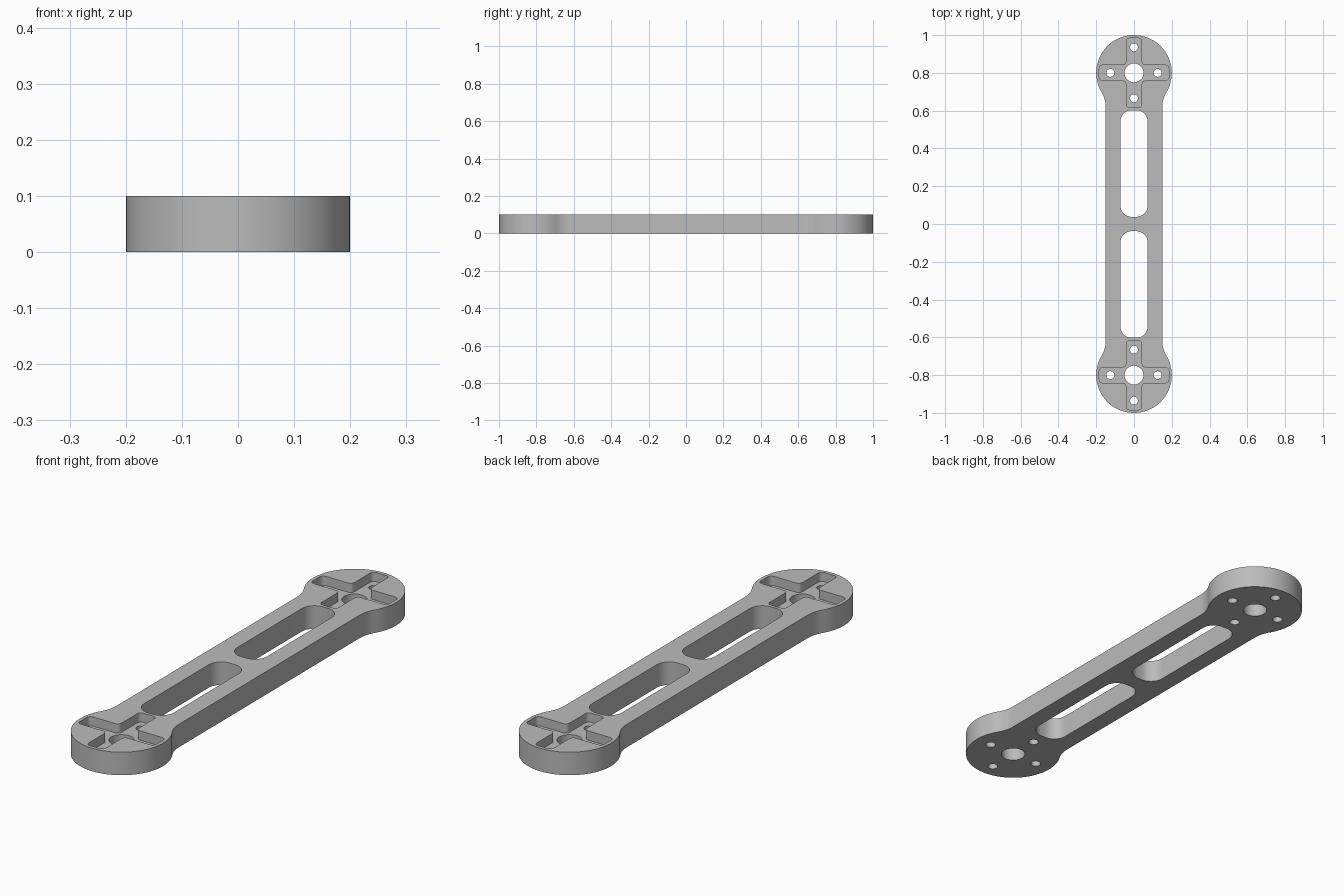
import bpy, bmesh
from math import pi, sin, cos, atan2, sqrt, radians
from mathutils import Vector

if "Cube" in bpy.data.objects:
    bpy.data.objects.remove(bpy.data.objects["Cube"])

THICK, POCKET_FLOOR = 0.1, 0.06
HEAD_Y, HEAD_R, BAR_W, NECK_R = 0.8, 0.2, 0.15, 0.15

grey = bpy.data.materials.new("plain_grey")
grey.use_nodes = True
colour = (0.5, 0.5, 0.5, 1)
grey.diffuse_color = colour
grey.node_tree.nodes["Principled BSDF"].inputs["Base Color"].default_value = colour


def arc(cx, cy, r, a0, a1, n):
    return [(cx + r * cos(a0 + (a1 - a0) * i / n), cy + r * sin(a0 + (a1 - a0) * i / n))
            for i in range(n + 1)]


def rounded(points, r, n=8):
    """Fillet every right-angled corner of a closed outline."""
    out = []
    for i, p in enumerate(points):
        p = Vector(p)
        a = (Vector(points[i - 1]) - p).normalized()
        b = (Vector(points[(i + 1) % len(points)]) - p).normalized()
        centre = p + (a + b) * r
        for k in range(n + 1):
            t = k / n * pi / 2
            out.append(tuple(centre - b * r * cos(t) - a * r * sin(t)))
    return out


def prism(name, outlines, z0, z1):
    """Extrude closed outlines between two heights."""
    bm = bmesh.new()
    for pts in outlines:
        face = bm.faces.new([bm.verts.new((x, y, z0)) for x, y in pts])
        top = bmesh.ops.extrude_face_region(bm, geom=[face])["geom"]
        for v in top:
            if isinstance(v, bmesh.types.BMVert):
                v.co.z = z1
    bmesh.ops.recalc_face_normals(bm, faces=bm.faces[:])
    mesh = bpy.data.meshes.new(name)
    bm.to_mesh(mesh)
    bm.free()
    mesh.materials.append(grey)
    obj = bpy.data.objects.new(name, mesh)
    bpy.context.collection.objects.link(obj)
    return obj


# Arm outline: round head, concave neck, straight bar, mirrored to the other end
dy = sqrt((HEAD_R + NECK_R) ** 2 - (BAR_W + NECK_R) ** 2)
a = atan2(dy, BAR_W + NECK_R)
neck = arc(BAR_W + NECK_R, HEAD_Y - dy, NECK_R, pi, pi - a, 12)
quarter = neck + arc(0, HEAD_Y, HEAD_R, -a, pi / 2, 32)[1:]
upper = quarter + [(-x, y) for x, y in reversed(quarter[:-1])]
outline = upper + [(-x, -y) for x, y in upper]
arm = prism("arm", [outline], 0, THICK)

# Cutters for the two ends
slots, holes, pockets = [], [], []
for s in (-1, 1):
    w, y0, y1 = 0.072, 0.038 * s, 0.602 * s
    slots.append(rounded([(-w, y0), (w, y0), (w, y1), (-w, y1)], 0.06, 12))

    cy = HEAD_Y * s
    holes.append(arc(0, cy, 0.05, 0, 2 * pi, 40)[:-1])
    for dx, dh in ((0.125, 0), (-0.125, 0), (0, 0.135), (0, -0.135)):
        holes.append(arc(dx, cy + dh, 0.021, 0, 2 * pi, 24)[:-1])

    # Cross-shaped recess, one arm corner set turned round the centre
    L, h = 0.184, 0.041
    cross = []
    for k in range(4):
        c, n = round(cos(k * pi / 2)), round(sin(k * pi / 2))
        for x, y in ((L, -h), (L, h), (h, h)):
            cross.append((x * c - y * n, cy + x * n + y * c))
    pockets.append(rounded(cross, 0.018, 6))

cutters = [prism("slot_cutter", slots, -0.05, THICK + 0.05),
           prism("pocket_cutter", pockets, POCKET_FLOOR, THICK + 0.05),
           prism("hole_cutter", holes, -0.05, THICK + 0.05)]

bpy.ops.object.select_all(action='DESELECT')
bpy.context.view_layer.objects.active = arm
arm.select_set(True)
for cutter in cutters:
    mod = arm.modifiers.new(cutter.name, 'BOOLEAN')
    mod.operation, mod.solver, mod.object = 'DIFFERENCE', 'EXACT', cutter
    bpy.ops.object.modifier_apply(modifier=mod.name)
    bpy.data.objects.remove(cutter)

bpy.ops.object.shade_smooth_by_angle(angle=radians(30))
